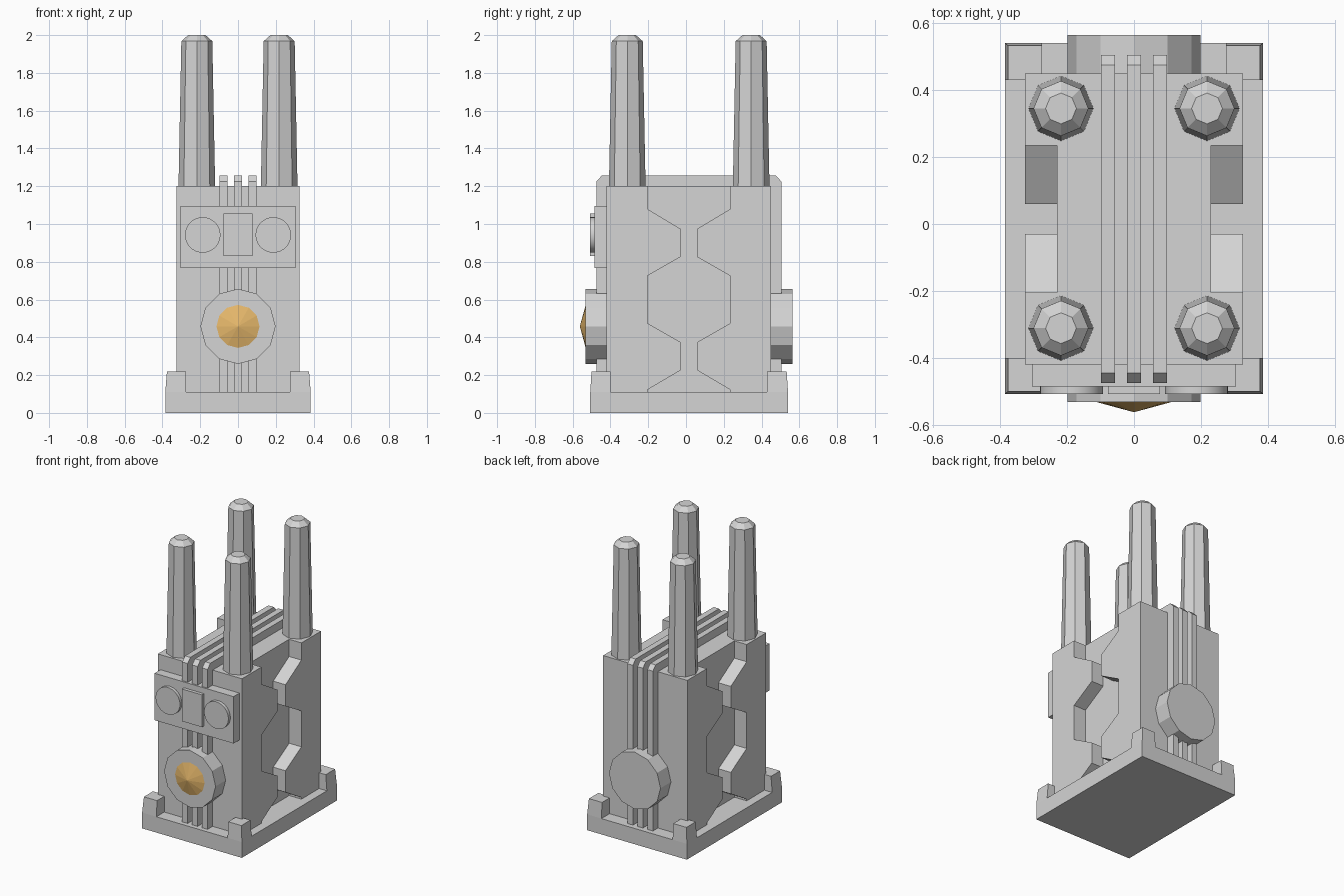
import bpy, bmesh
from math import pi
from mathutils import Matrix, Vector

cube = bpy.data.objects.get("Cube")
if cube:
    bpy.data.objects.remove(cube, do_unlink=True)


def material(name, rgb):
    m = bpy.data.materials.new(name)
    m.use_nodes = True
    m.diffuse_color = (*rgb, 1)
    m.node_tree.nodes["Principled BSDF"].inputs["Base Color"].default_value = (*rgb, 1)
    return m


GREY = material("light grey metal", (0.66, 0.66, 0.66))
AMBER = material("amber lamp", (0.86, 0.52, 0.16))


def finish(name, bm, mat=GREY):
    bmesh.ops.recalc_face_normals(bm, faces=bm.faces[:])
    mesh = bpy.data.meshes.new(name)
    bm.to_mesh(mesh)
    bm.free()
    mesh.materials.append(mat)
    ob = bpy.data.objects.new(name, mesh)
    bpy.context.collection.objects.link(ob)
    return ob


def box(name, x, y, z, top_shift=(0, 0)):
    """Box from ranges; top_shift pulls the outer top edges towards the centre."""
    bm = bmesh.new()
    bmesh.ops.create_cube(bm, size=1)
    for v in bm.verts:
        top = v.co.z > 0
        v.co = Vector((r[0] if c < 0 else r[1] for c, r in zip(v.co, (x, y, z))))
        if top:
            for i, s in enumerate(top_shift):
                if s and abs(v.co[i]) > 0.45 - 0.1 * (i == 0):
                    v.co[i] -= s if v.co[i] > 0 else -s
    return finish(name, bm)


def side_prism(name, profile, x0, x1):
    """Extrude a (y, z) profile along x."""
    bm = bmesh.new()
    face = bm.faces.new([bm.verts.new((x0, y, z)) for y, z in profile])
    new = bmesh.ops.extrude_face_region(bm, geom=[face])["geom"]
    bmesh.ops.translate(bm, vec=(x1 - x0, 0, 0),
                        verts=[g for g in new if isinstance(g, bmesh.types.BMVert)])
    return finish(name, bm)


def drum(name, x, z, y0, y1, r0, r1, sides, mat=GREY):
    """Cylinder or cone lying along y."""
    bm = bmesh.new()
    turn = Matrix.Translation((x, (y0 + y1) / 2, z)) @ Matrix.Rotation(pi / 2, 4, "X")
    bmesh.ops.create_cone(bm, cap_ends=True, segments=sides, radius1=r0, radius2=r1,
                          depth=abs(y0 - y1), matrix=turn)
    return finish(name, bm, mat)


# Base plate with four raised corner posts
box("base_plate", (-0.385, 0.385), (-0.507, 0.54), (0, 0.11))
for sx, side in ((-1, "right"), (1, "left")):
    xr = sorted((sx * 0.275, sx * 0.385))
    for end, yr in (("front", (-0.507, -0.4)), ("back", (0.43, 0.54))):
        box(f"corner_post_{end}_{side}", xr, yr, (0.11, 0.22), (0.009, 0.007))

# Body: narrow core with notched cladding on both sides
box("body_core", (-0.23, 0.23), (-0.42, 0.45), (0.11, 1.2))
WIDE, NARROW = 0.22, 0.045
steps = [(WIDE, 1.2), (WIDE, 1.08), (NARROW, 0.975), (NARROW, 0.825), (WIDE, 0.725),
         (WIDE, 0.475), (NARROW, 0.375), (NARROW, 0.225), (WIDE, 0.122), (WIDE, 0.11)]
for sx, side in ((-1, "right"), (1, "left")):
    for sy, end in ((-1, "front"), (1, "back")):
        outline = [(0.435, 0.11), (0.435, 1.2)] + steps
        side_prism(f"cladding_{end}_{side}", [(0.015 + sy * d, z) for d, z in outline],
                   sx * 0.23, sx * 0.325)

# Three ribs wrapping over the body
rib = [(-0.475, 0.11), (-0.475, 1.225), (-0.445, 1.257),
       (0.475, 1.257), (0.505, 1.225), (0.505, 0.11)]
for i in (-1, 0, 1):
    side_prism(f"rib_{i + 2}", rib, i * 0.077 - 0.021, i * 0.077 + 0.021)

# Four tapered eight-sided chimneys with chamfered tips
for x, side in ((-0.218, "right"), (0.218, "left")):
    for y, end in ((-0.311, "front"), (0.345, "back")):
        bm = bmesh.new()
        rings = []
        for r, z in ((0.097, 1.2), (0.082, 1.968), (0.046, 2.0)):
            circle = bmesh.ops.create_circle(
                bm, segments=8, radius=r, matrix=Matrix.Translation((x, y, z)))
            rings.append(circle["verts"])
        for low, high in zip(rings, rings[1:]):
            for k in range(8):
                j = (k + 1) % 8
                bm.faces.new((low[k], low[j], high[j], high[k]))
        bm.faces.new(rings[0])
        bm.faces.new(rings[-1])
        finish(f"chimney_{end}_{side}", bm)

# Front panel with two dials and a square plate
box("front_panel", (-0.305, 0.305), (-0.485, -0.42), (0.768, 1.095))
box("panel_plate", (-0.077, 0.077), (-0.508, -0.485), (0.83, 1.055))
for x, side in ((-0.187, "right"), (0.187, "left")):
    dial = drum(f"dial_{side}", x, 0.942, -0.485, -0.507, 0.094, 0.094, 32)
    bpy.ops.object.select_all(action="DESELECT")
    dial.select_set(True)
    bpy.context.view_layer.objects.active = dial
    bpy.ops.object.shade_smooth_by_angle()

# Round hubs on front and back, with a lamp on the front one
drum("front_hub", 0, 0.458, -0.42, -0.531, 0.199, 0.199, 12)
drum("back_hub", 0, 0.458, 0.45, 0.565, 0.199, 0.199, 12)
drum("lamp", 0, 0.458, -0.531, -0.562, 0.114, 0, 12, AMBER)
